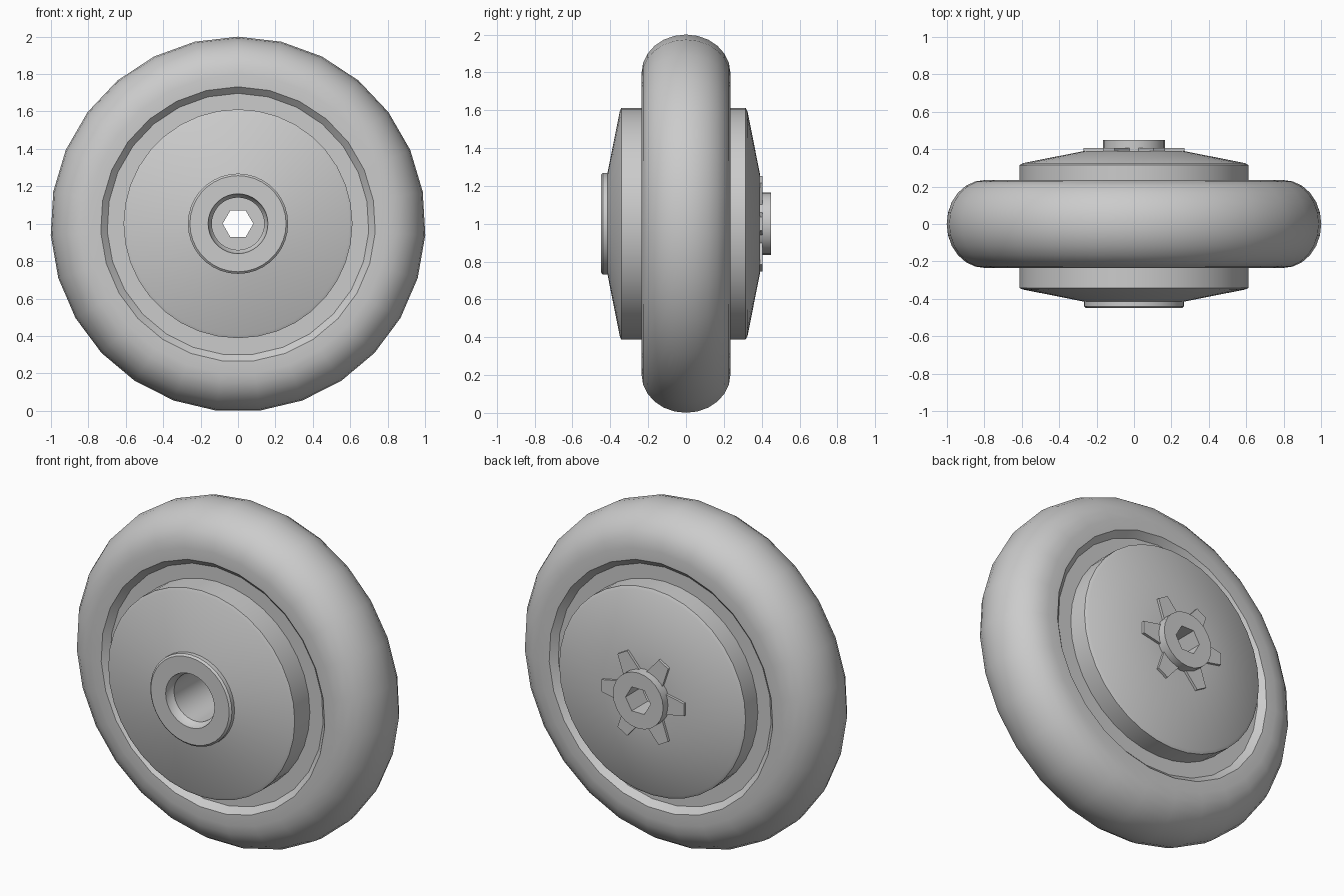
import bpy, bmesh
from math import sin, cos, pi, radians

if "Cube" in bpy.data.objects:
    bpy.data.objects.remove(bpy.data.objects["Cube"])


def finish(name, bm, z, angle=30):
    bmesh.ops.recalc_face_normals(bm, faces=bm.faces[:])
    mesh = bpy.data.meshes.new(name)
    bm.to_mesh(mesh)
    bm.free()
    obj = bpy.data.objects.new(name, mesh)
    obj.location.z = z
    bpy.context.collection.objects.link(obj)
    bpy.ops.object.select_all(action='DESELECT')
    obj.select_set(True)
    bpy.context.view_layer.objects.active = obj
    bpy.ops.object.shade_smooth_by_angle(angle=radians(angle))
    return obj


def hex_radius(r, a):
    return r * cos(pi / 6) / cos((a % (pi / 3)) - pi / 6)


def lathe(name, profile, sides, phase=0.0, z=1.0):
    """Spin a closed (radius, y[, 'hex']) profile around the wheel axis."""
    bm = bmesh.new()
    rings = []
    for i in range(sides):
        a = phase + 2 * pi * i / sides
        ring = []
        for p in profile:
            r = hex_radius(p[0], a) if len(p) == 3 else p[0]
            ring.append(bm.verts.new((r * cos(a), p[1], r * sin(a))))
        rings.append(ring)
    n = len(profile)
    for i in range(sides):
        a, b = rings[i], rings[(i + 1) % sides]
        for j in range(n):
            k = (j + 1) % n
            bm.faces.new((a[j], a[k], b[k], b[j]))
    return finish(name, bm, z)


# Tyre: rounded tread, stepped sidewalls, web running into the hub
tread = [(0.80 + 0.203 * sin(pi * i / 12), -0.235 * cos(pi * i / 12)) for i in range(13)]
tyre = [(0.58, -0.20), (0.70, -0.20), (0.735, -0.235)] + tread + \
       [(0.735, 0.235), (0.70, 0.20), (0.58, 0.20)]
lathe("tyre", tyre, 27, phase=pi / 2, z=0.997)

# Hub drum: conical faces, front collar with deep bore
drum = [(0.14, 0.30), (0.14, -0.40), (0.155, -0.42), (0.16, -0.45),
        (0.257, -0.45), (0.268, -0.44), (0.268, -0.415),
        (0.595, -0.35), (0.612, -0.342), (0.612, 0.315),
        (0.595, 0.325), (0.268, 0.39), (0.15, 0.39)]
lathe("hub", drum, 36)

# Rear boss with hexagonal socket through to the bore
boss = [(0.165, 0.30), (0.165, 0.45), (0.082, 0.45, 'hex'), (0.082, 0.30, 'hex')]
lathe("rear_boss", boss, 24)

# Six tapered lugs around the boss
for i in range(6):
    bm = bmesh.new()
    a = i * pi / 3
    outline = [(0.14, -0.062), (0.27, -0.036), (0.27, 0.036), (0.14, 0.062)]
    loops = [[bm.verts.new((r * cos(a) - t * sin(a), y, r * sin(a) + t * cos(a)))
              for r, t in outline] for y in (0.375, 0.405)]
    for loop in loops:
        bm.faces.new(loop)
    for j in range(4):
        k = (j + 1) % 4
        bm.faces.new((loops[0][j], loops[0][k], loops[1][k], loops[1][j]))
    finish(f"rear_lug_{i + 1}", bm, 1.0)
